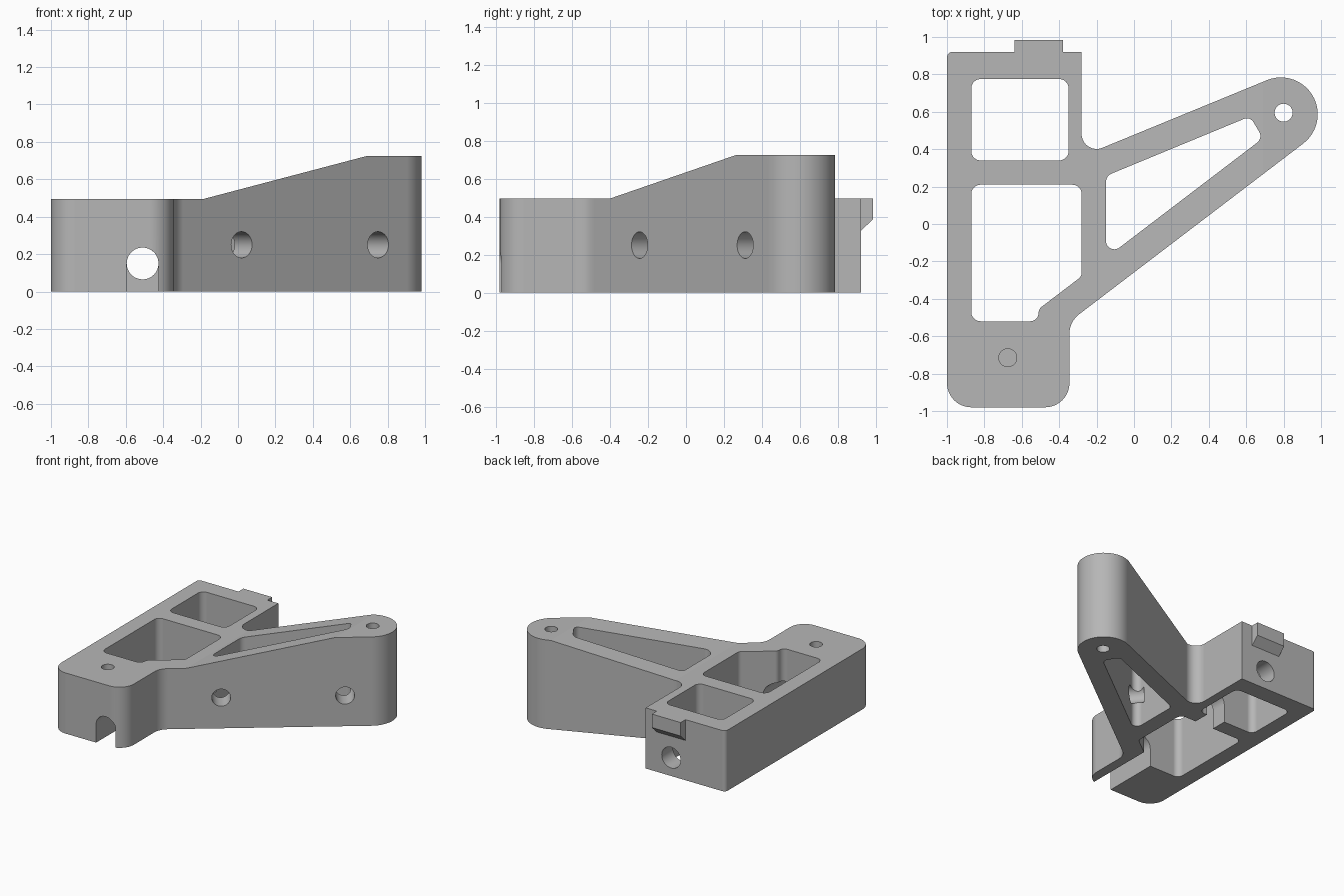
import bpy, bmesh, math
from mathutils import Vector, Matrix

cube = bpy.data.objects.get("Cube")
if cube:
    bpy.data.objects.remove(cube, do_unlink=True)

grey = bpy.data.materials.new("plain grey")
grey.use_nodes = True
colour = (0.47, 0.47, 0.47, 1)
grey.diffuse_color = colour
grey.node_tree.nodes["Principled BSDF"].inputs["Base Color"].default_value = colour

STEP = math.radians(7.5)


def rounded(corners):
    """Outline from (x, y, radius) corners, with an arc at each corner."""
    out = []
    for i, (x, y, r) in enumerate(corners):
        p = Vector((x, y))
        if not r:
            out.append(p)
            continue
        u = (Vector(corners[i - 1][:2]) - p).normalized()
        v = (Vector(corners[(i + 1) % len(corners)][:2]) - p).normalized()
        half = u.angle(v) / 2
        centre = p + (u + v).normalized() * (r / math.sin(half))
        s = p + u * (r / math.tan(half)) - centre
        e = p + v * (r / math.tan(half)) - centre
        start = math.atan2(s.y, s.x)
        sweep = math.remainder(math.atan2(e.y, e.x) - start, math.tau)
        n = max(3, math.ceil(abs(sweep) / STEP))
        for k in range(n + 1):
            a = start + sweep * k / n
            out.append(centre + r * Vector((math.cos(a), math.sin(a))))
    return out


def circle(x, y, r):
    return [Vector((x + r * math.cos(k * STEP), y + r * math.sin(k * STEP)))
            for k in range(48)]


def prism(name, outline, low, high, matrix=Matrix()):
    bm = bmesh.new()
    face = bm.faces.new([bm.verts.new((p[0], p[1], low)) for p in outline])
    top = bmesh.ops.extrude_face_region(bm, geom=[face])["geom"]
    moved = [g for g in top if isinstance(g, bmesh.types.BMVert)]
    bmesh.ops.translate(bm, verts=moved, vec=(0, 0, high - low))
    bmesh.ops.recalc_face_normals(bm, faces=bm.faces)
    bm.transform(matrix)
    mesh = bpy.data.meshes.new(name)
    bm.to_mesh(mesh)
    bm.free()
    mesh.materials.append(grey)
    obj = bpy.data.objects.new(name, mesh)
    bpy.context.collection.objects.link(obj)
    return obj


def activate(obj):
    bpy.ops.object.select_all(action="DESELECT")
    obj.select_set(True)
    bpy.context.view_layer.objects.active = obj


def cut(cutter):
    activate(body)
    mod = body.modifiers.new("cut", "BOOLEAN")
    mod.operation = "DIFFERENCE"
    mod.solver = "EXACT"
    mod.object = cutter
    bpy.ops.object.modifier_apply(modifier=mod.name)
    bpy.data.objects.remove(cutter, do_unlink=True)


# Main body with the side arm and its round end
body = prism("bracket_body", rounded([
    (-1, -0.98, 0.13), (-0.345, -0.98, 0.13), (-0.345, -0.522, 0.13),
    (2.098, 1.339, 0.197), (-0.28, 0.362, 0.08),
    (-0.28, 0.92, 0), (-1, 0.92, 0.03)]), 0, 0.725)

# Sloped top: profile in x and z, pushed along y
ALONG_Y = Matrix.Rotation(math.pi / 2, 4, "X")
cut(prism("slope_cutter", [
    (-1.2, 0.495), (-0.184, 0.495), (0.842, 0.765), (0.842, 0.9), (-1.2, 0.9)],
    -1.2, 1.2, ALONG_Y))

# Open pockets
pockets = [
    [(-0.87, 0.34, 0.05), (-0.35, 0.34, 0.05), (-0.35, 0.775, 0.05), (-0.87, 0.775, 0.05)],
    [(-0.87, -0.52, 0.05), (-0.51, -0.52, 0.045), (-0.51, -0.455, 0.04),
     (-0.28, -0.28, 0.04), (-0.28, 0.21, 0.05), (-0.87, 0.21, 0.05)],
    [(-0.15, -0.181, 0.045), (0.69, 0.459, 0.045), (0.62, 0.575, 0.04), (-0.15, 0.257, 0.05)],
]
for pocket in pockets:
    cut(prism("pocket_cutter", rounded(pocket), -0.2, 1))

# Vertical holes: one through the round end, one blind in the front block
cut(prism("end_hole_cutter", circle(0.8, 0.595, 0.048), -0.2, 1))
cut(prism("front_hole_cutter", circle(-0.675, -0.715, 0.048), 0.26, 1))

# Arched slot from the front, and the round hole in the back wall
cut(prism("slot_cutter", rounded([
    (-0.595, -0.2, 0), (-0.425, -0.2, 0), (-0.425, 0.235, 0.0849), (-0.595, 0.235, 0.0849)]),
    -0.5, 1.1, ALONG_Y))
cut(prism("back_hole_cutter", circle(-0.51, 0.15, 0.085), -1.1, -0.45, ALONG_Y))

# Cross holes, square to the long face of the arm
inward = Vector((-0.606, 0.795, 0))
for x, y in ((0.02, -0.245), (0.75, 0.31)):
    turn = inward.to_track_quat("Z", "Y").to_matrix().to_4x4()
    cut(prism("cross_hole_cutter", circle(0, 0, 0.07), -0.1, 0.25,
              Matrix.Translation((x, y, 0.25)) @ turn))

# Hooked tab on the back: profile in y and z, pushed along x
SIDEWAYS = Matrix(((0, 0, 1, 0), (1, 0, 0, 0), (0, 1, 0, 0), (0, 0, 0, 1)))
tab = prism("back_tab", [(0.92, 0.325), (0.983, 0.385), (0.983, 0.495), (0.92, 0.495)],
            -0.64, -0.38, SIDEWAYS)

# Smooth the rounded walls, keep flat faces flat
for obj in (body, tab):
    activate(obj)
    bpy.ops.object.shade_smooth_by_angle(angle=math.radians(12))
    mod = obj.modifiers.new("even_normals", "WEIGHTED_NORMAL")
    mod.keep_sharp = True
